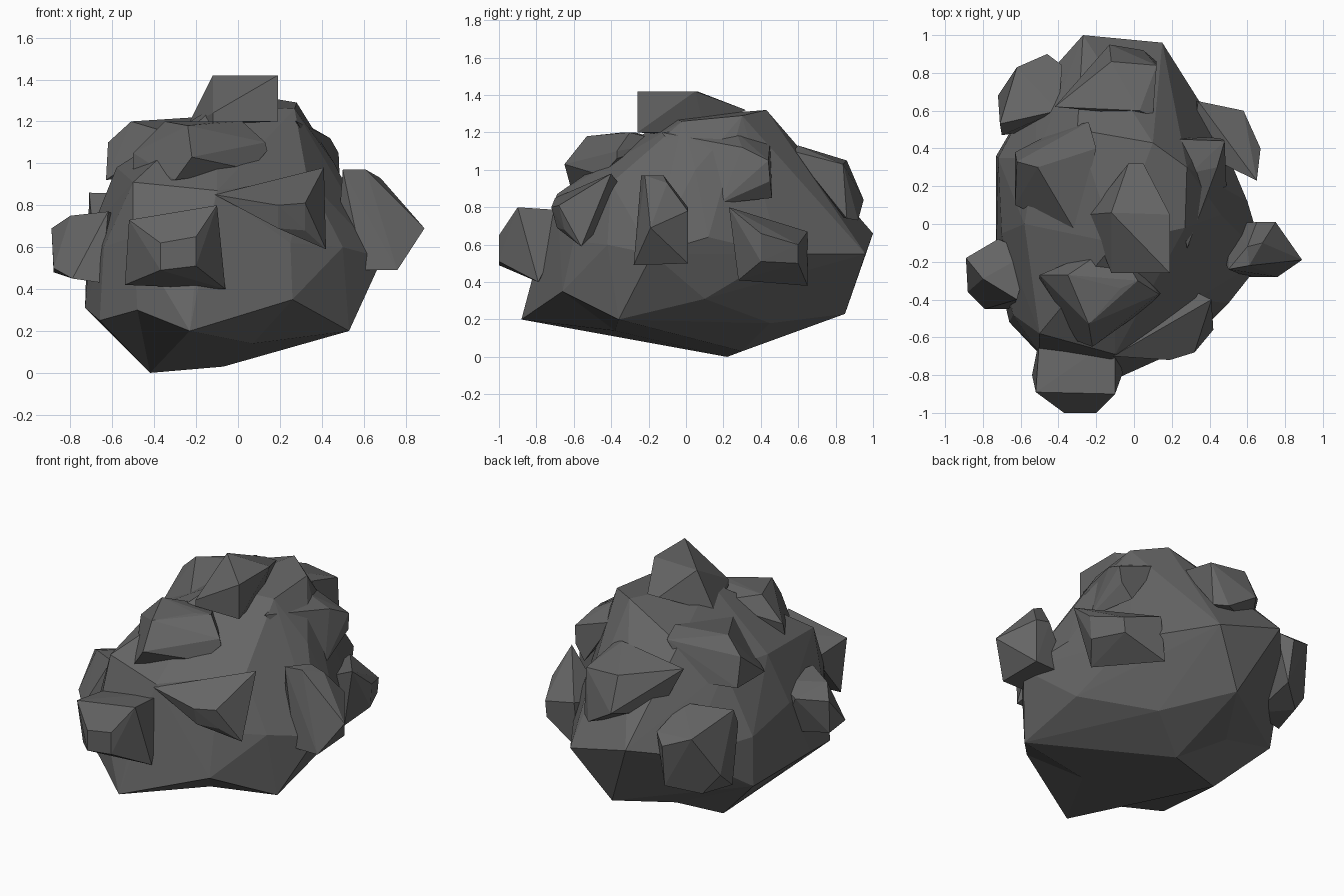
import bpy
import bmesh
from mathutils import Vector

stone = bpy.data.materials.new("dark_stone")
stone.diffuse_color = (0.13, 0.13, 0.13, 1)


def rock(name, points, dents=()):
    """Flat-faced convex chunk around a few corner points; dent = (edge end, edge end, new middle)."""
    bm = bmesh.new()
    for p in points:
        bm.verts.new(p)
    bmesh.ops.convex_hull(bm, input=bm.verts[:])
    loose = [v for v in bm.verts if not v.link_faces]
    bmesh.ops.delete(bm, geom=loose, context='VERTS')
    bmesh.ops.dissolve_limit(bm, angle_limit=0.03, verts=bm.verts[:], edges=bm.edges[:])
    for dent in dents:
        a, b = (min(bm.verts, key=lambda v: (v.co - Vector(q)).length) for q in dent[:2])
        edge = bm.edges.get((a, b))
        if edge:
            mid = bmesh.utils.edge_split(edge, a, 0.5)[1]
            mid.co = dent[2]
            bmesh.ops.triangulate(bm, faces=list(mid.link_faces))
    bmesh.ops.recalc_face_normals(bm, faces=bm.faces[:])
    me = bpy.data.meshes.new(name)
    bm.to_mesh(me)
    bm.free()
    me.materials.append(stone)
    ob = bpy.data.objects.new(name, me)
    bpy.context.collection.objects.link(ob)
    return ob


# Main boulder: underside, belly and crown corner rings
underside = [(-.42, .22, 0), (-.07, .3, .03), (-.23, -.88, .2),
             (-.66, -.52, .25), (-.73, .36, .31), (-.73, -.22, .31),
             (-.07, .85, .23), (.19, .45, .18), (.52, .1, .31), (.53, -.36, .2),
             (.26, -.66, .35)]
belly = [(.15, .96, .55), (-.27, 1.0, .66), (-.52, .72, .58), (-.72, .35, .62),
         (-.7, -.05, .68), (-.64, -.48, .6), (-.5, -.68, .65), (-.2, -.8, .5),
         (.25, -.6, .62), (.5, -.42, .6), (.69, -.18, .55), (.6, .12, .64), (.44, .5, .55)]
crown = [(-.5, -.58, .91), (-.1, -.69, .87), (.33, -.4, .93), (-.32, -.3, 1.08),
         (-.58, 0, .98), (-.52, .35, 1.0), (-.3, .5, 1.16), (.1, .43, 1.32),
         (.28, .3, 1.29), (.27, -.02, 1.26), (-.1, -.1, 1.28), (.46, .05, 1.0)]
rock("boulder", underside + belly + crown,
     dents=[((-.23, -.88, .2), (.53, -.36, .2), (.07, -.38, .14)),
            ((-.23, -.88, .2), (-.66, -.52, .25), (-.48, -.71, .3)),
            ((-.42, .22, 0), (-.07, .85, .23), (-.28, .5, .14))])

# Lumps on the front
rock("front_lump", [(-.37, -1, .62), (-.2, -1, .65), (-.2, -1, .51), (-.37, -1, .49),
                    (-.52, -.89, .73), (-.10, -.9, .80), (-.06, -.79, .40), (-.54, -.8, .42),
                    (-.5, -.6, .7), (-.1, -.6, .78)])
rock("front_right_wedge", [(.19, -.72, .8), (.32, -.68, .81), (.32, -.65, .68),
                           (.19, -.69, .69), (-.11, -.7, .85), (.41, -.4, .98),
                           (.42, -.56, .59), (.2, -.3, .85)])
rock("upper_front_lump", [(-.35, -.27, 1.2), (.02, -.3, 1.2), (-.07, -.34, 1.2),
                          (-.24, -.53, 1.18), (-.22, -.65, 1.03), (.14, -.37, 1.06),
                          (.13, -.37, 1.1), (-.5, -.27, 1.05), (-.5, -.3, .93),
                          (-.3, -.62, .92), (.06, -.45, .97), (-.1, -.1, 1.15)])

# Lumps on the two sides
rock("left_lump", [(-.89, -.18, .69), (-.88, -.2, .48), (-.88, -.36, .5), (-.8, -.29, .75),
                   (-.72, -.08, .7), (-.79, -.45, .45), (-.65, -.45, .43),
                   (-.62, -.4, .77), (-.55, -.15, .75), (-.6, -.12, .45)])
rock("right_lump", [(.5, -.24, .97), (.61, -.22, .97), (.6, -.12, .97), (.68, -.1, .93),
                    (.65, .01, .8), (.75, .01, .78), (.89, -.19, .69), (.76, -.28, .49),
                    (.6, -.28, .49), (.75, .01, .5), (.5, 0, .5), (.48, -.2, .7)])
rock("right_back_wedge", [(.67, .4, .66), (.58, .6, .6), (.57, .6, .5), (.66, .4, .51),
                          (.65, .23, .8), (.34, .65, .67), (.31, .65, .38),
                          (.56, .28, .41), (.3, .4, .6)])
rock("upper_right_lump", [(.3, .27, 1.2), (.48, .44, 1.05), (.47, .45, .94),
                          (.49, .18, .82), (.28, -.13, 1.2), (.25, .1, 1.22), (.2, .45, 1.15),
                          (.4, .46, .85), (.44, .3, 1.12)])
rock("upper_left_lump", [(-.62, .33, 1.1), (-.63, .1, .92), (-.51, .3, 1.2),
                         (-.24, .54, 1.19), (-.31, -.04, 1.14), (-.2, .4, 1.22),
                         (-.63, .38, .92), (-.4, .5, .95)])

# Lumps on the back
rock("upper_back_lump", [(-.13, .95, .84), (.12, .86, .74), (.12, .84, 1.03),
                         (.03, .6, 1.13), (-.42, .62, 1.08), (-.12, .86, 1.05),
                         (.05, .92, .73), (-.3, .7, .8), (.1, .57, 1.1)])
rock("left_back_lump", [(-.71, .53, .86), (-.72, .68, .5), (-.62, .83, .76), (-.46, .9, .7),
                        (-.62, .72, .37), (-.45, .86, .43), (-.68, .5, .36), (-.7, .47, .75),
                        (-.38, .84, .75), (-.4, .6, .85), (-.5, .5, .4)])

# Block on the summit, low at one front corner and sloping back
rock("top_block", [(-.12, -.26, 1.24), (.19, -.26, 1.42), (-.12, -.26, 1.2),
                   (.19, -.26, 1.2), (-.12, .06, 1.42), (.19, .05, 1.42),
                   (-.03, .32, 1.32), (.05, .32, 1.32), (-.24, .05, 1.18), (.1, .1, 1.2)])
